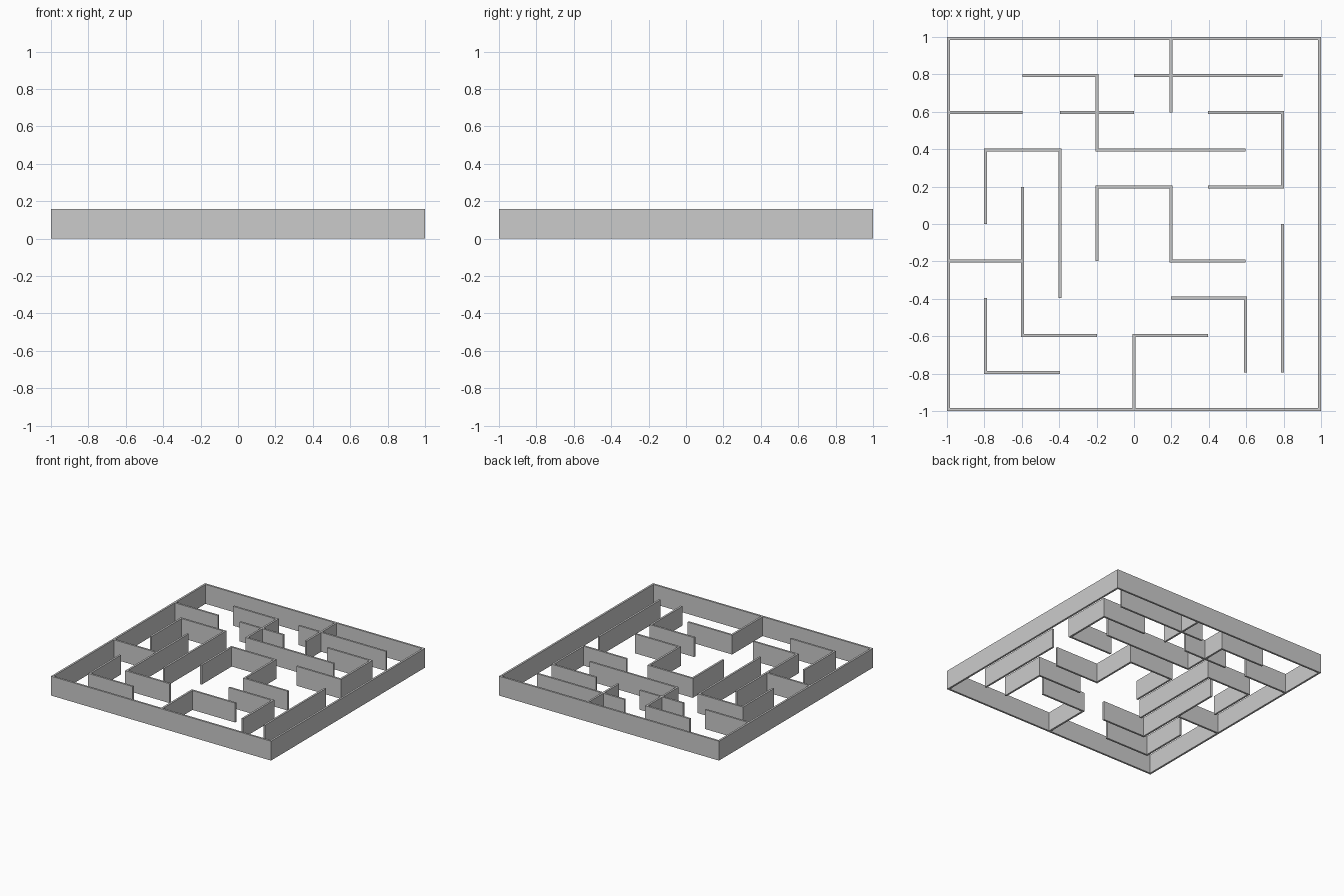
import bpy, bmesh
from mathutils import Matrix

if "Cube" in bpy.data.objects:
    bpy.data.objects.remove(bpy.data.objects["Cube"])

N = 10                # maze cells per side
T = 2 * 0.08 / 10.08  # wall thickness
S = (2 - T) / N       # cell pitch
H = 0.159             # wall height

# walls along x: (row, start, end); walls along y: (column, start, end)
outer_x = [(0, 0, N), (N, 0, N)]
outer_y = [(0, 0, N), (N, 0, N)]
inner_x = [(9, 2, 4), (9, 5, 9), (8, 0, 2), (8, 3, 5), (8, 7, 9),
           (7, 1, 3), (7, 4, 8), (6, 4, 6), (6, 7, 9), (4, 0, 2),
           (4, 6, 8), (3, 6, 8), (2, 2, 4), (2, 5, 7), (1, 1, 3)]
inner_y = [(1, 1, 3), (1, 5, 7), (2, 2, 6), (3, 3, 7), (4, 4, 6),
           (4, 7, 9), (5, 0, 2), (6, 4, 6), (6, 8, 10), (8, 1, 3),
           (9, 1, 5), (9, 6, 8)]
all_x, all_y = outer_x + inner_x, outer_y + inner_y


def pos(n):
    return (n - N / 2) * S


def x_end(row, col):
    """Fill corners, stop at the face of a passing wall, else end on the node."""
    for c, a, b in all_y:
        if c == col and a <= row <= b:
            return T / 2 if row in (a, b) else -T / 2
    return 0


def y_end(col, row):
    """Stop at the face of any wall along x."""
    return -T / 2 if any(r == row and a <= col <= b for r, a, b in all_x) else 0


def add_box(bm, x0, x1, y0, y1):
    m = Matrix.Translation(((x0 + x1) / 2, (y0 + y1) / 2, H / 2))
    m = m @ Matrix.Diagonal((x1 - x0, y1 - y0, H, 1))
    bmesh.ops.create_cube(bm, size=1, matrix=m)


def build(name, along_x, along_y):
    bm = bmesh.new()
    for r, a, b in along_x:
        add_box(bm, pos(a) - x_end(r, a), pos(b) + x_end(r, b),
                pos(r) - T / 2, pos(r) + T / 2)
    for c, a, b in along_y:
        add_box(bm, pos(c) - T / 2, pos(c) + T / 2,
                pos(a) - y_end(c, a), pos(b) + y_end(c, b))
    me = bpy.data.meshes.new(name)
    bm.to_mesh(me)
    bm.free()
    bpy.context.collection.objects.link(bpy.data.objects.new(name, me))


# square boundary and the partitions inside it
build("outer_walls", outer_x, outer_y)
build("inner_walls", inner_x, inner_y)
